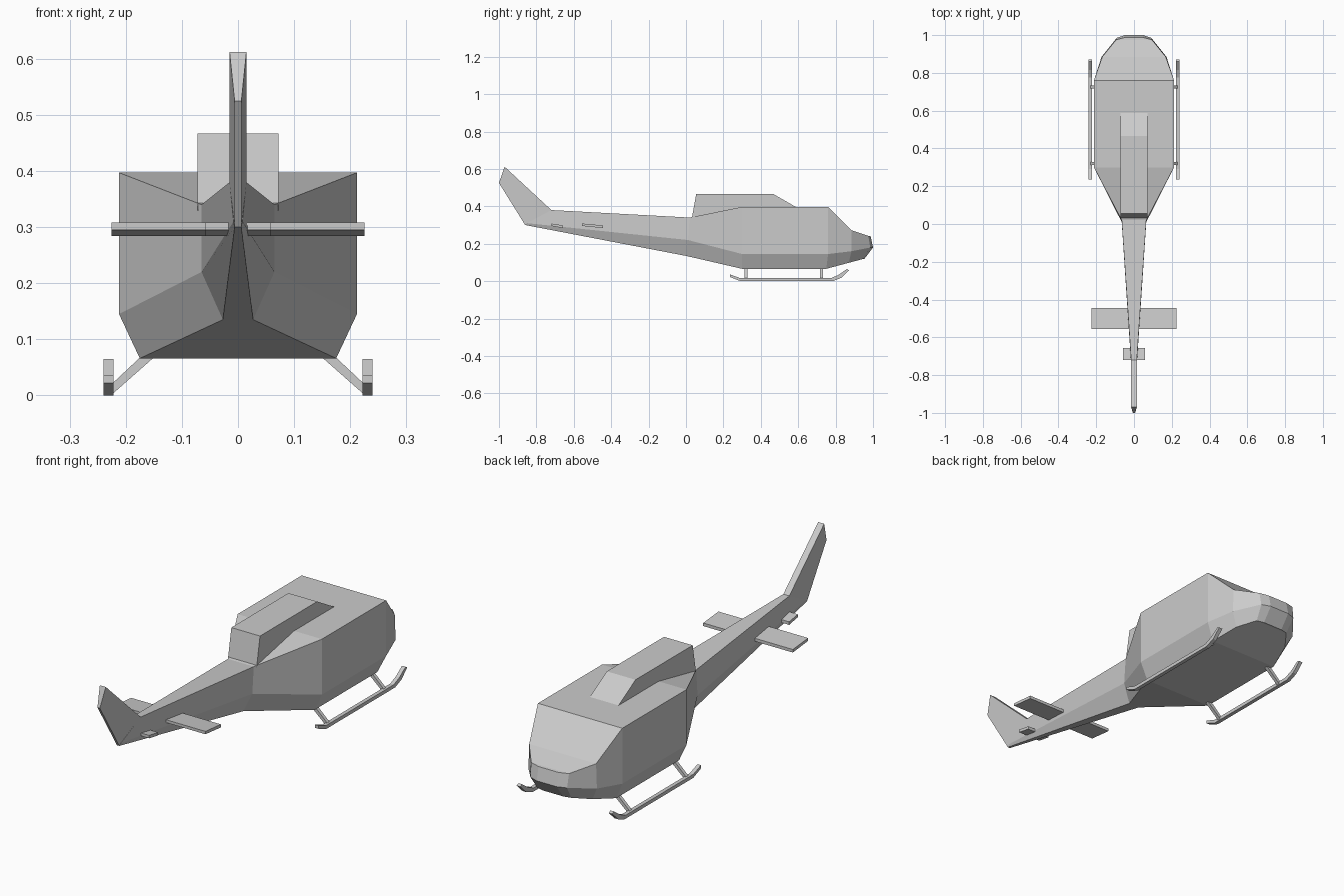
import bpy
import bmesh

if "Cube" in bpy.data.objects:
    bpy.data.objects.remove(bpy.data.objects["Cube"], do_unlink=True)

grey = bpy.data.materials.new("plain grey")
grey.use_nodes = True
grey.diffuse_color = (0.6, 0.6, 0.6, 1)
grey.node_tree.nodes["Principled BSDF"].inputs["Base Color"].default_value = (0.6, 0.6, 0.6, 1)


def loft(name, rings):
    """Skin closed rings of points in order and cap both ends."""
    bm = bmesh.new()
    loops = [[bm.verts.new(p) for p in ring] for ring in rings]
    n = len(loops[0])
    for a, b in zip(loops, loops[1:]):
        for i in range(n):
            j = (i + 1) % n
            bm.faces.new((a[i], a[j], b[j], b[i]))
    for cap in (loops[0], loops[-1]):
        if n == 6:  # split hull caps along the middle belt
            bm.faces.new((cap[0], cap[1], cap[4], cap[5]))
            bm.faces.new((cap[1], cap[2], cap[3], cap[4]))
        else:
            bm.faces.new(cap)
    bmesh.ops.recalc_face_normals(bm, faces=bm.faces)
    mesh = bpy.data.meshes.new(name)
    bm.to_mesh(mesh)
    bm.free()
    mesh.materials.append(grey)
    obj = bpy.data.objects.new(name, mesh)
    bpy.context.collection.objects.link(obj)
    return obj


def prism(name, profile, x0, x1):
    """Extrude a (y, z) side profile across x."""
    return loft(name, [[(x, y, z) for y, z in profile] for x in (x0, x1)])


def mirrored(half):
    """Complete a half ring, top to bottom, on the other side."""
    return half + [(-x, y, z) for x, y, z in reversed(half)]


# Fuselage and tail boom: top edge, belt and bottom edge at each station
stations = [
    [(0.015, -0.72, 0.38), (0.008, -0.85, 0.31), (0.006, -0.86, 0.30)],
    [(0.065, 0.02, 0.34), (0.065, 0.01, 0.22), (0.027, 0.0, 0.135)],
    [(0.212, 0.30, 0.397), (0.212, 0.30, 0.145), (0.175, 0.30, 0.066)],
    [(0.212, 0.76, 0.397), (0.212, 0.76, 0.145), (0.175, 0.75, 0.066)],
    [(0.168, 0.885, 0.272), (0.172, 0.885, 0.16), (0.14, 0.87, 0.098)],
    [(0.095, 0.975, 0.242), (0.092, 0.985, 0.18), (0.085, 0.945, 0.118)],
    [(0.05, 0.987, 0.24), (0.05, 1.0, 0.18), (0.05, 0.953, 0.118)],
]
loft("fuselage", [mirrored(s) for s in stations])

# Fin, thick at the leading edge and thin at the trailing edge
fin_edge = [(0.015, -0.72, 0.38), (0.015, -0.97, 0.612),
            (0.006, -1.0, 0.525), (0.006, -0.86, 0.30)]
loft("tail_fin", [fin_edge, [(-x, y, z) for x, y, z in fin_edge]])

# Engine housing on the roof
prism("engine_housing", [(0.03, 0.33), (0.055, 0.467), (0.465, 0.467), (0.59, 0.395), (0.3, 0.38)],
      -0.072, 0.072)

# Horizontal tail planes
for name, back, front, half in (("large_tailplane", -0.555, -0.445, 0.225),
                                ("small_tailplane", -0.72, -0.657, 0.058)):
    prism(name, [(back, 0.295), (back, 0.308), (front, 0.298), (front, 0.284)], -half, half)

# Landing skids and their struts
skid = [(0.235, 0.022), (0.29, 0), (0.785, 0), (0.83, 0.018), (0.872, 0.058),
        (0.86, 0.065), (0.815, 0.033), (0.775, 0.016), (0.29, 0.016), (0.235, 0.036)]
for side, s in (("left", 1), ("right", -1)):
    prism(side + "_skid", skid, s * 0.222, s * 0.24)
    for end, y in (("rear", 0.32), ("front", 0.725)):
        section = [(0.145, 0.072), (0.17, 0.072), (0.236, 0.01), (0.222, 0.004)]
        loft(f"{side}_{end}_strut",
             [[(s * x, y + dy, z) for x, z in section] for dy in (-0.008, 0.008)])
